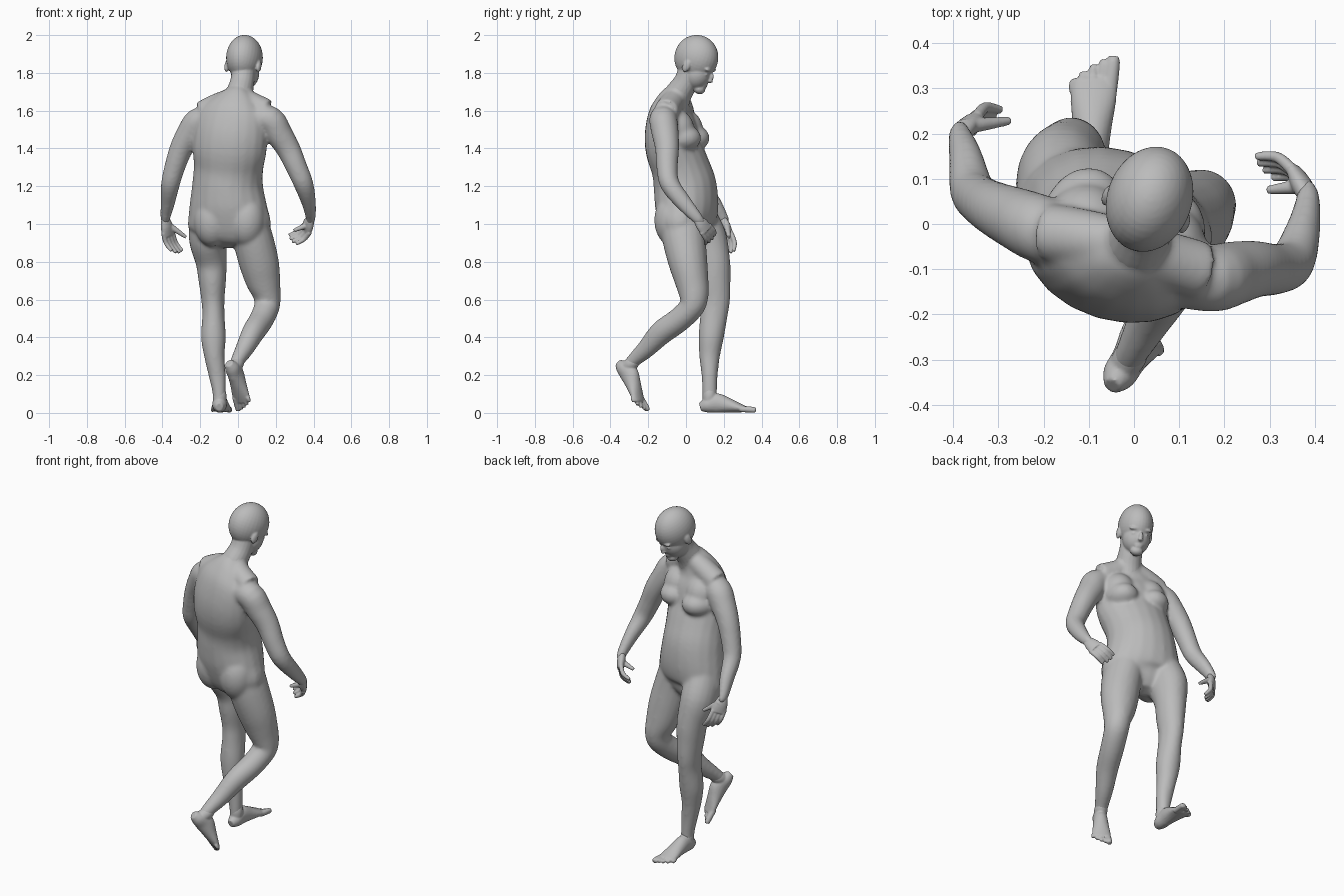
import bpy, bmesh, math
from mathutils import Vector, Matrix

if "Cube" in bpy.data.objects:
    bpy.data.objects.remove(bpy.data.objects["Cube"], do_unlink=True)

skin = bpy.data.materials.new("plain_grey")
skin.use_nodes = True
grey = (.5, .5, .5, 1)
skin.diffuse_color = grey
skin.node_tree.nodes["Principled BSDF"].inputs["Base Color"].default_value = grey

X, Y = Vector((1, 0, 0)), Vector((0, 1, 0))
TWIST = Vector((.956, -.29, 0))        # side direction of the turned torso
SIDES, STEPS = 20, 4


def spline(p0, p1, p2, p3, t):
    """Catmull-Rom blend of four vectors."""
    return (p1 * 2 + (p2 - p0) * t + (p0 * 2 - p1 * 5 + p2 * 4 - p3) * t ** 2
            + (p1 * 3 - p0 - p2 * 3 + p3) * t ** 3) / 2


def tube(bm, rings, side=Y, frame=Matrix()):
    """Smooth closed tube; each ring is x, y, z, side radius, other radius."""
    rows = [Vector(r if len(r) > 4 else (*r, r[-1])) for r in rings]
    last = len(rows) - 1
    path = []
    for i in range(last):
        quad = [rows[min(max(i + k, 0), last)] for k in (-1, 0, 1, 2)]
        path += [spline(*quad, s / STEPS) for s in range(STEPS)]
    path.append(rows[-1])
    loops = []
    for i, row in enumerate(path):
        ahead, behind = path[min(i + 1, len(path) - 1)], path[max(i - 1, 0)]
        along = Vector((ahead - behind)[:3]).normalized()
        a = (side - along * side.dot(along)).normalized()
        b = along.cross(a)
        loop = []
        for k in range(SIDES):
            ang = math.tau * k / SIDES
            co = Vector(row[:3]) + a * row[3] * math.cos(ang) + b * row[4] * math.sin(ang)
            loop.append(bm.verts.new(frame @ co))
        loops.append(loop)
    for low, high in zip(loops, loops[1:]):
        for k in range(SIDES):
            n = (k + 1) % SIDES
            bm.faces.new((low[k], low[n], high[n], high[k]))
    bm.faces.new(loops[0])
    bm.faces.new(loops[-1])


def blob(bm, centre, radii, frame=Matrix(), turn=None):
    """Ellipsoid."""
    bmesh.ops.create_uvsphere(bm, u_segments=32, v_segments=20, radius=1,
                              matrix=frame @ Matrix.LocRotScale(Vector(centre), turn, Vector(radii)))


def axes(origin, side, forward, up):
    """Frame from an origin and three directions."""
    m = Matrix((side, forward, up)).transposed().to_4x4()
    m.translation = origin
    return m


def finish(bm, name, voxel, smoothing):
    """Fuse the overlapping volumes into one smooth skin."""
    bmesh.ops.recalc_face_normals(bm, faces=bm.faces)
    mesh = bpy.data.meshes.new(name)
    bm.to_mesh(mesh)
    bm.free()
    mesh.materials.append(skin)
    obj = bpy.data.objects.new(name, mesh)
    bpy.context.collection.objects.link(obj)
    fuse = obj.modifiers.new("fuse", "REMESH")
    fuse.mode, fuse.voxel_size, fuse.use_smooth_shade = "VOXEL", voxel, True
    relax = obj.modifiers.new("relax", "SMOOTH")
    relax.factor, relax.iterations = .5, smoothing


def neck(bm):
    tube(bm, [(-.01, -.08, 1.6, .09), (.005, -.045, 1.68, .074),
              (.022, -.002, 1.75, .064), (.03, .025, 1.82, .064)], X)


# Torso
body = bmesh.new()
tube(body, [(-.04, .04, .88, .05, .04), (-.045, .03, .92, .15, .09), (-.045, .01, .98, .224, .135),
            (-.052, .005, 1.08, .212, .162), (-.055, -.005, 1.2, .191, .165), (-.05, -.03, 1.3, .187, .152),
            (-.045, -.065, 1.4, .201, .145), (-.035, -.078, 1.5, .198, .135),
            (-.025, -.082, 1.58, .178, .113), (-.01, -.07, 1.64, .13, .09),
            (.005, -.05, 1.69, .075, .07)], TWIST)
neck(body)
chest_turn = Matrix.Rotation(math.radians(-17), 3, "Z").to_quaternion()
for x, y in ((-.11, .015), (.065, -.03)):                  # breasts
    blob(body, (x, y, 1.455), (.092, .112, .075), turn=chest_turn)
    blob(body, (x, y - .03, 1.5), (.095, .105, .11), turn=chest_turn)
for x, y in ((-.135, -.03), (.045, -.068)):                # buttocks
    blob(body, (x, y, 1.02), (.1, .1, .14), turn=chest_turn)

# Sloping shoulder muscles
for x, y, z in ((.15, -.105, 1.597), (-.19, -.02, 1.585)):
    tube(body, [(.005, -.05, 1.68, .055), (x * .55, y * .6 - .02, 1.63, .064), (x, y, z, .066)])

# Standing leg, then the trailing bent leg
tube(body, [(-.155, .05, 1.04, .1, .11), (-.16, .1, .92, .1, .118), (-.142, .14, .8, .083, .095),
            (-.136, .148, .7, .073, .088), (-.133, .155, .6, .062, .079), (-.13, .148, .52, .059, .073),
            (-.13, .133, .4, .066, .067), (-.125, .125, .3, .054, .055),
            (-.11, .125, .2, .046, .043), (-.1, .125, .11, .036, .039), (-.1, .125, .03, .033, .036)], X)
tube(body, [(.05, -.02, 1.04, .1, .12), (.08, -.01, .92, .107, .115), (.11, .01, .8, .106, .104),
            (.133, .03, .7, .093, .09), (.154, .042, .62, .073, .078), (.152, .03, .56, .068, .067),
            (.122, -.04, .49, .065, .065), (.08, -.13, .425, .06, .064),
            (.035, -.21, .34, .049, .05), (0, -.275, .28, .038, .038), (-.022, -.315, .235, .032)], X)

# Arms
tube(body, [(.08, -.11, 1.56, .07), (.17, -.12, 1.55, .075), (.215, -.11, 1.48, .072),
            (.265, -.1, 1.4, .064), (.31, -.1, 1.3, .057), (.348, -.085, 1.21, .052),
            (.375, -.01, 1.11, .044, .038), (.385, .06, 1.03, .031, .026), (.376, .083, 1, .024, .016)])
tube(body, [(-.14, -.04, 1.55, .07), (-.21, -.01, 1.54, .075), (-.255, .01, 1.48, .07),
            (-.3, .03, 1.4, .062), (-.335, .05, 1.3, .055), (-.358, .075, 1.21, .05),
            (-.372, .145, 1.11, .043, .038), (-.385, .195, 1.03, .031, .026), (-.38, .208, 1, .024, .016)])
finish(body, "body", .009, 12)

# Head, turned and bowed
turn = Matrix.Rotation(math.radians(-20), 4, "Z") @ Matrix.Rotation(math.radians(-25), 4, "X")
pose = Matrix.Translation((.033, .051, 1.86)) @ turn
head = bmesh.new()
neck(head)
blob(head, (0, -.005, .02), (.094, .119, .121), pose)      # skull
blob(head, (0, .04, -.055), (.075, .072, .085), pose)      # face
blob(head, (0, .025, -.095), (.062, .065, .05), pose)      # jaw
blob(head, (0, .08, -.122), (.036, .032, .028), pose)      # chin
blob(head, (0, .113, -.045), (.012, .016, .028), pose)     # nose
blob(head, (0, .119, -.058), (.015, .013, .01), pose)
for z in (-.087, -.098):                                   # lips
    blob(head, (0, .1, z), (.025, .012, .007), pose)
for s in (-1, 1):
    blob(head, (s * .035, .094, -.003), (.03, .016, .011), pose)   # brow
    blob(head, (s * .034, .088, -.031), (.017, .016, .009), pose)  # eye
    blob(head, (s * .09, -.008, -.03), (.012, .021, .034), pose)   # ear
finish(head, "head", .005, 5)


# Hands
def hand(name, wrist, knuckles, tips, spread, thumb):
    bm = bmesh.new()
    wrist, knuckles, tips = Vector(wrist), Vector(knuckles), Vector(tips)
    spread = Vector(spread).normalized()
    middle = wrist.lerp(knuckles, .5)
    tube(bm, [(*wrist, .022, .018), (*middle, .037, .023), (*knuckles, .041, .017)], spread)
    bulge = (tips - wrist).cross(spread).normalized() * .016
    if bulge.x * wrist.x < 0:
        bulge.negate()
    for k in range(4):
        off = spread * (k - 1.5) * .021
        reach = .9 if k in (0, 3) else 1
        start = wrist.lerp(knuckles, .85) + off
        end = knuckles.lerp(tips, reach) + off * 1.2
        bend = start.lerp(end, .55) + bulge
        tube(bm, [(*start, .013), (*bend, .012), (*end, .009)], spread)
    base, tip = Vector(thumb[0]), Vector(thumb[1])
    tube(bm, [(*base, .018), (*base.lerp(tip, .5), .014), (*tip, .009)])
    finish(bm, name, .004, 3)


hand("left_hand", (.386, .055, 1.035), (.36, .11, .965), (.28, .128, .912), (.4, -.5, -.5),
     ((.38, .085, 1), (.295, .075, .965)))
hand("right_hand", (-.386, .19, 1.035), (-.368, .222, .94), (-.318, .228, .848), (.7, .6, 0),
     ((-.375, .215, 1), (-.275, .228, .93)))


# Feet
def foot(name, frame):
    bm = bmesh.new()
    tube(bm, [(0, .005, .03, .02, .022), (0, .04, .04, .037, .04), (0, .09, .052, .039, .052),
              (0, .15, .041, .044, .04), (0, .21, .027, .051, .025), (0, .25, .019, .048, .015)], X, frame)
    tube(bm, [(0, .05, .03, .03), (0, .055, .09, .037), (0, .055, .13, .028)], X, frame)  # ankle
    for k in range(5):
        x = .039 - .021 * k
        r = .011 if k else .016
        end = .302 - .006 * k - .002 * k * k
        tube(bm, [(x * .9, .22, .02, r), (x, end - .02, .017, r), (x * 1.05, end, .013, r * .8)], X, frame)
    finish(bm, name, .005, 3)


foot("right_foot", axes((-.1, .07, 0), (1, -.05, 0), (.05, 1, 0), (0, 0, 1)))
ahead = Vector((.31, .49, -.81)).normalized()
up = Vector((.35, .6, .62))
up = (up - ahead * up.dot(ahead)).normalized()
foot("left_foot", axes((-.062, -.382, .25), up.cross(ahead), ahead, up))
